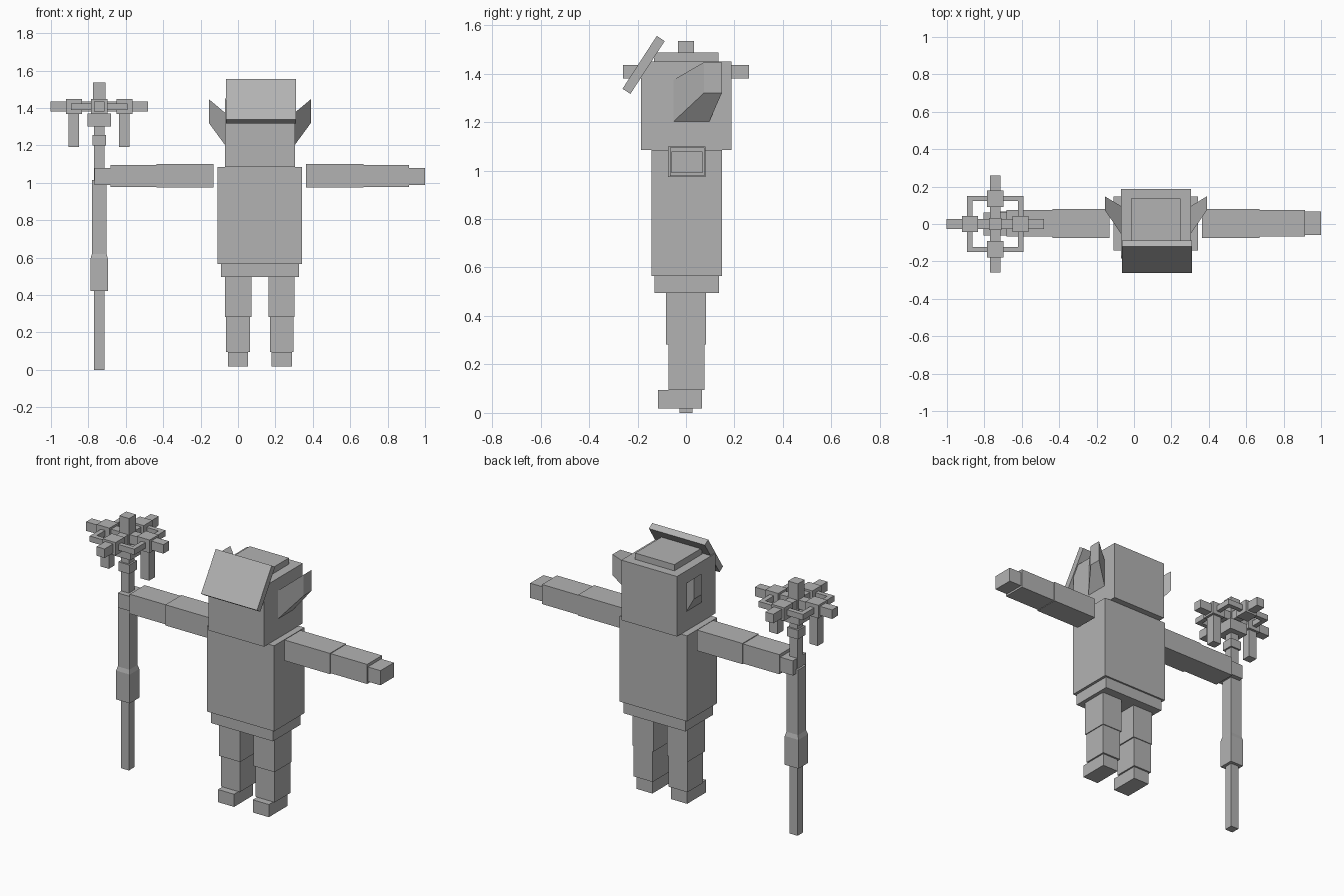
import bpy, bmesh, math

if "Cube" in bpy.data.objects:
    bpy.data.objects.remove(bpy.data.objects["Cube"])

grey = bpy.data.materials.new("plain grey")
grey.diffuse_color = (0.45, 0.45, 0.45, 1)
grey.use_nodes = True
grey.node_tree.nodes["Principled BSDF"].inputs["Base Color"].default_value = grey.diffuse_color

CX = 0.117      # body symmetry plane
SX = -0.742     # staff axis


def frustum(name, lower, upper, axis=2):
    """Six-sided block between two rectangles (a0, a1, b0, b1, level) along an axis."""
    bm = bmesh.new()
    rings = []
    for a0, a1, b0, b1, t in (lower, upper):
        ring = []
        for a, b in ((a0, b0), (a1, b0), (a1, b1), (a0, b1)):
            co = (a, b, t) if axis == 2 else (t, a, b)
            ring.append(bm.verts.new(co))
        rings.append(ring)
    bm.faces.new(rings[0])
    bm.faces.new(rings[1])
    for i in range(4):
        j = (i + 1) % 4
        bm.faces.new((rings[0][i], rings[0][j], rings[1][j], rings[1][i]))
    bmesh.ops.recalc_face_normals(bm, faces=bm.faces)
    me = bpy.data.meshes.new(name)
    bm.to_mesh(me)
    bm.free()
    me.materials.append(grey)
    ob = bpy.data.objects.new(name, me)
    bpy.context.collection.objects.link(ob)
    return ob


def box(name, x0, x1, y0, y1, z0, z1):
    return frustum(name, (x0, x1, y0, y1, z0), (x0, x1, y0, y1, z1))


def post(name, half, z0, z1, x=SX, y=0.0):
    """Square upright block centred on x, y."""
    return box(name, x - half, x + half, y - half, y + half, z0, z1)


# Torso, pelvis, head
box("torso", -0.11, 0.343, -0.143, 0.148, 0.565, 1.085)
box("pelvis", -0.092, 0.326, -0.13, 0.137, 0.495, 0.565)
box("head", -0.07, 0.304, -0.185, 0.187, 1.085, 1.45)
box("head_cap", -0.016, 0.248, -0.132, 0.135, 1.45, 1.488)

# Tilted plate over the brow
brow = box("brow_plate", -0.188, 0.188, -0.0195, 0.0195, -0.13, 0.13)
brow.location = (0.123, -0.175, 1.436)
brow.rotation_euler = (-math.radians(33), 0, 0)

# Limbs and ears, mirrored about the body centre
for side, s in (("right", 1), ("left", -1)):
    def mx(x):
        return CX + s * (x - CX)

    box(side + "_upper_arm", mx(0.364), mx(0.67), -0.074, 0.08, 0.974, 1.10)
    box(side + "_forearm", mx(0.67), mx(0.915), -0.067, 0.076, 0.977, 1.096)
    box(side + "_hand", mx(0.915), mx(1.0), -0.06, 0.068, 0.989, 1.078)
    box(side + "_thigh", mx(0.162), mx(0.303), -0.082, 0.082, 0.283, 0.497)
    box(side + "_shin", mx(0.17), mx(0.298), -0.073, 0.077, 0.095, 0.283)
    box(side + "_foot", mx(0.18), mx(0.288), -0.115, 0.066, 0.018, 0.095)
    frustum(side + "_ear", (-0.054, 0.095, 1.2, 1.373, mx(0.302)),
            (0.074, 0.148, 1.32, 1.447, mx(0.39)), axis=0)

# Staff shaft and grip
post("staff_foot", 0.027, 0, 0.42)
post("staff_grip", 0.046, 0.42, 0.595)
frustum("staff_grip_taper", (SX - 0.046, SX + 0.046, -0.046, 0.046, 0.595),
        (SX - 0.039, SX + 0.039, -0.039, 0.039, 0.62))
post("staff_shaft", 0.039, 0.62, 1.015)
post("staff_neck", 0.027, 1.015, 1.38)
post("staff_collar", 0.037, 1.20, 1.255)
post("staff_head_base", 0.062, 1.30, 1.37)
post("staff_finial", 0.033, 1.37, 1.535)

# Staff head: crossed bars, square ring, corner blocks and hanging prongs
box("cross_bar_x", SX - 0.26, SX + 0.26, -0.027, 0.027, 1.38, 1.435)
box("cross_bar_y", SX - 0.027, SX + 0.027, -0.26, 0.26, 1.38, 1.435)
for s in (-1, 1):
    lo, hi = sorted((s * 0.122, s * 0.15))
    box("ring_side_x", SX + lo, SX + hi, -0.15, 0.15, 1.39, 1.425)
    box("ring_side_y", SX - 0.15, SX + 0.15, lo, hi, 1.39, 1.425)
    post("ring_block_x", 0.043, 1.368, 1.447, x=SX + s * 0.135)
    post("ring_block_y", 0.043, 1.368, 1.447, y=s * 0.135)
    post("prong", 0.028, 1.19, 1.37, x=SX + s * 0.135)
